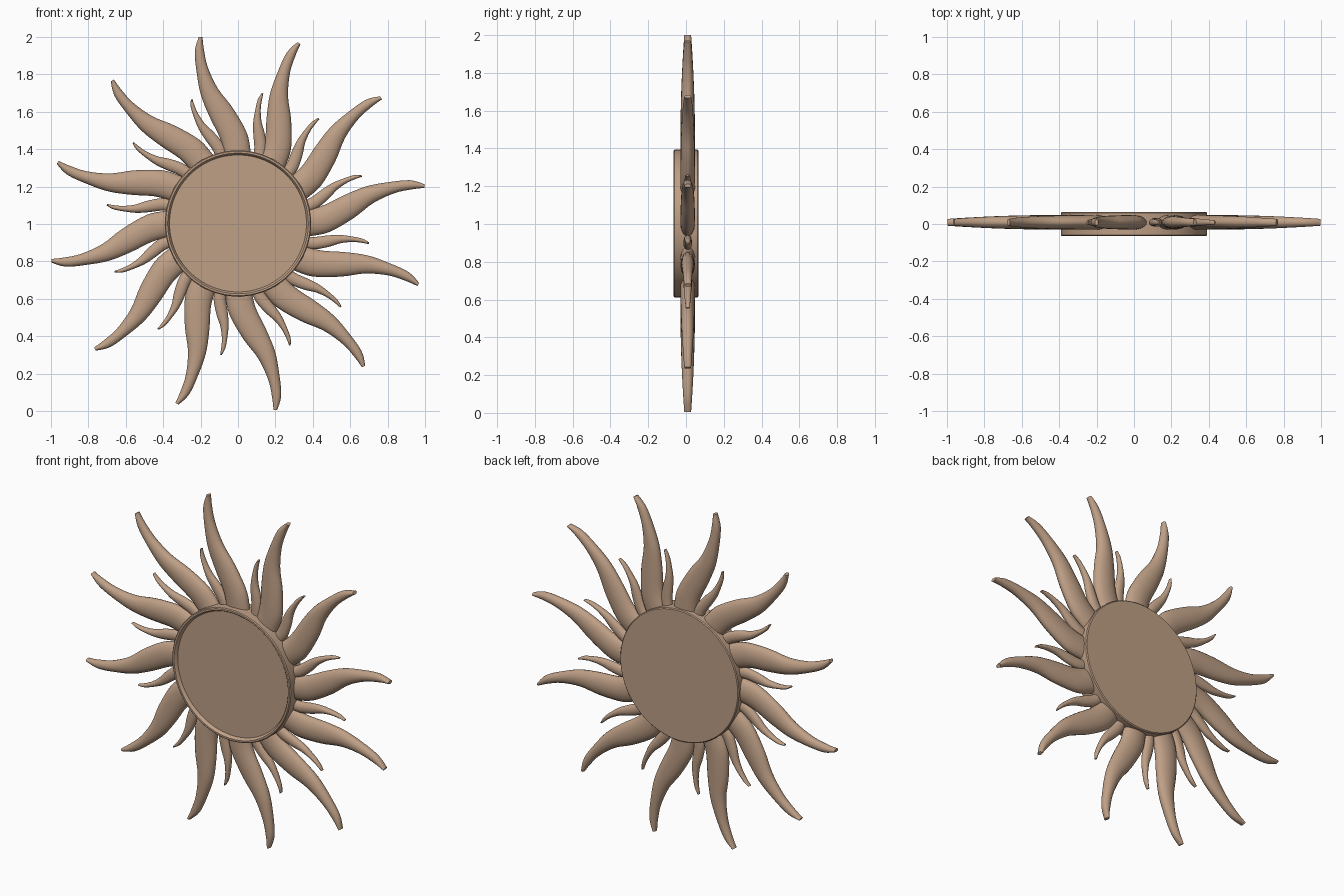
import bpy, bmesh, math

if "Cube" in bpy.data.objects:
    bpy.data.objects.remove(bpy.data.objects["Cube"])

CZ = 1.003
wood = bpy.data.materials.new("wood")
wood.diffuse_color = (0.52, 0.35, 0.24, 1)
wood.use_nodes = True
wood.node_tree.nodes["Principled BSDF"].inputs["Base Color"].default_value = wood.diffuse_color


def finish(name, bm, angle):
    bmesh.ops.recalc_face_normals(bm, faces=bm.faces)
    me = bpy.data.meshes.new(name)
    bm.to_mesh(me)
    bm.free()
    ob = bpy.data.objects.new(name, me)
    bpy.context.collection.objects.link(ob)
    me.materials.append(wood)
    bpy.ops.object.select_all(action='DESELECT')
    ob.select_set(True)
    bpy.context.view_layer.objects.active = ob
    bpy.ops.object.shade_smooth_by_angle(angle=math.radians(angle))
    return ob


def loft(bm, rings):
    for a, b in zip(rings, rings[1:]):
        n = len(a)
        for i in range(n):
            bm.faces.new((a[i], a[(i + 1) % n], b[(i + 1) % n], b[i]))
    bm.faces.new(rings[0])
    bm.faces.new(rings[-1])


# Round centre disc: shallow recessed front, raised rim, flat back
profile = [(0.366, -0.045), (0.373, -0.062), (0.376, -0.065), (0.386, -0.065),
           (0.391, -0.060), (0.391, 0.060), (0.386, 0.065)]
bm = bmesh.new()
N = 96
loft(bm, [[bm.verts.new((r * math.cos(2 * math.pi * i / N), y,
                         CZ + r * math.sin(2 * math.pi * i / N)))
           for i in range(N)] for r, y in profile])
finish("centre_disc", bm, 35)

# Wavy ray: left u,v, right u,v, half thickness (u points outward)
STATIONS = [(0.32, 0.070, 0.32, -0.075, 0.038),
            (0.38, 0.077, 0.39, -0.067, 0.039),
            (0.46, 0.098, 0.49, -0.045, 0.039),
            (0.57, 0.152, 0.62, 0.030, 0.037),
            (0.685, 0.198, 0.725, 0.110, 0.034),
            (0.80, 0.220, 0.84, 0.163, 0.029),
            (0.92, 0.231, 0.935, 0.183, 0.023),
            (0.998, 0.209, 0.998, 0.190, 0.018)]


def smooth_rows(rows, steps=4):
    out = []
    for i in range(len(rows) - 1):
        p = [rows[max(i - 1, 0)], rows[i], rows[i + 1], rows[min(i + 2, len(rows) - 1)]]
        for s in range(steps):
            t = s / steps
            out.append([0.5 * (2 * b + (c - a) * t + (2 * a - 5 * b + 4 * c - d) * t * t
                               + (3 * b - a - 3 * c + d) * t ** 3)
                        for a, b, c, d in zip(*p)])
    return out + [list(rows[-1])]


def ray(name, angle, su, sv, sy):
    ca, sa = math.cos(math.radians(angle)), math.sin(math.radians(angle))
    bm = bmesh.new()
    rings = []
    for lu, lv, ru, rv, h in smooth_rows(STATIONS):
        lu, ru = 0.37 + (lu - 0.37) * su, 0.37 + (ru - 0.37) * su
        lv, rv = lv * sv, rv * sv
        ring = []
        for k in range(20):
            t = 2 * math.pi * k / 20
            c = math.cos(t) / 2
            u = (lu + ru) / 2 + (lu - ru) * c
            v = (lv + rv) / 2 + (lv - rv) * c
            ring.append(bm.verts.new((u * ca - v * sa, 0.009 + h * sy * math.sin(t),
                                      CZ + u * sa + v * ca)))
        rings.append(ring)
    loft(bm, rings)
    finish(name, bm, 50)


# Twelve large rays, evenly spaced
for i in range(12):
    ray(f"large_ray_{i + 1}", 30 * i, 1, 1, 1)

# Twelve small rays between them, slightly uneven (tip angles)
tips = [79.4, 52.5, 21.1, -8.5, -39, -66.8, -97.3, -127, -158.5, 172, 142.5, 110.6]
for i, tip in enumerate(tips):
    ray(f"small_ray_{i + 1}", tip - 7.4, 0.53, 0.45, 0.6)
